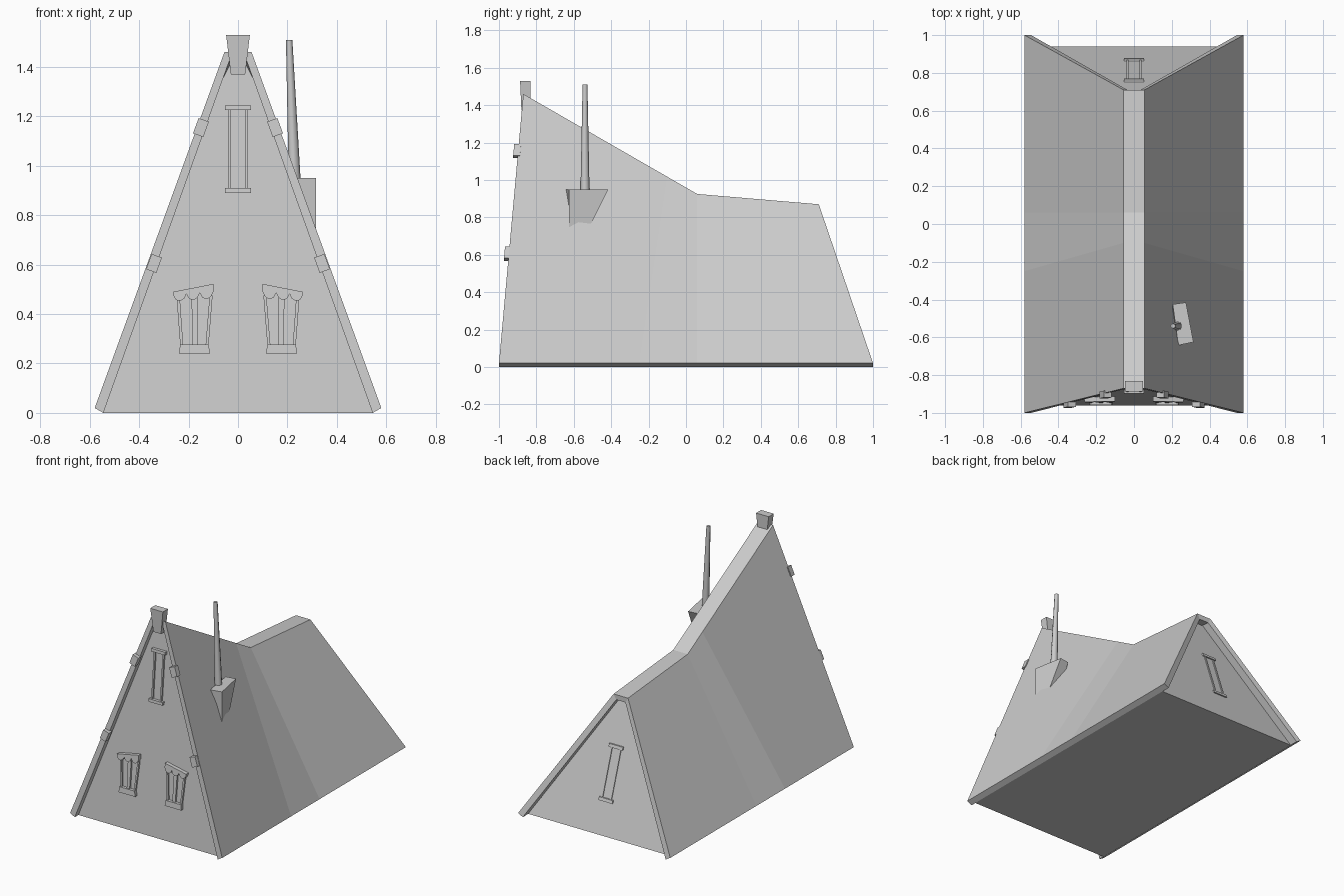
import bpy, bmesh, math
from mathutils import Vector

if "Cube" in bpy.data.objects:
    bpy.data.objects.remove(bpy.data.objects["Cube"])


def make(name, verts, faces):
    bm = bmesh.new()
    vs = [bm.verts.new(v) for v in verts]
    for f in faces:
        bm.faces.new([vs[i] for i in f])
    bmesh.ops.recalc_face_normals(bm, faces=bm.faces)
    me = bpy.data.meshes.new(name)
    bm.to_mesh(me)
    bm.free()
    ob = bpy.data.objects.new(name, me)
    bpy.context.collection.objects.link(ob)
    return ob


# Skin rings of points; "turned" columns have their quads split along the other diagonal
def loft(name, rings, caps=None, turned=()):
    n = len(rings[0])
    verts = [p for r in rings for p in r]
    faces = []
    for k in range(len(rings) - 1):
        for i in range(n):
            j = (i + 1) % n
            q = [k * n + i, k * n + j, (k + 1) * n + j, (k + 1) * n + i]
            faces.append(q[1:] + q[:1] if i in turned else q)
    last = (len(rings) - 1) * n
    for c in caps or [tuple(range(n))]:
        faces += [c, tuple(last + i for i in c)]
    return make(name, verts, faces)


# A-frame roof: sections (bottom y, ridge y, ridge z) with a sagging ridge
def roof_ring(yb, yt, zt):
    half = [(0.58, 0.02, yb), (0.055, zt, yt)]
    inner = [(0.035, zt - 0.035, yt), (0.545, 0.0, yb)]
    pts = half + [(-x, z, y) for x, z, y in reversed(half)]
    pts += [(-x, z, y) for x, z, y in reversed(inner)] + inner
    return [(x, y, z) for x, z, y in pts]


loft("roof", [roof_ring(-1, -0.87, 1.46), roof_ring(-0.25, -0.10, 1.017),
              roof_ring(0.06, 0.06, 0.925), roof_ring(1, 0.71, 0.87)],
     caps=[(0, 1, 6, 7), (1, 2, 5, 6), (2, 3, 4, 5)], turned=(0, 4))


# Recessed gable walls and floor
def front_y(z):
    return -0.96 + 0.09 * z


def back_y(z):
    return 0.94 - 0.341 * z


for name, wall, zt in (("front_wall", front_y, 1.425), ("back_wall", back_y, 0.835)):
    make(name, [(0.546, wall(0), 0), (0.036, wall(zt), zt), (-0.036, wall(zt), zt),
                (-0.546, wall(0), 0)], [(0, 1, 2, 3) if wall is front_y else (3, 2, 1, 0)])
make("floor", [(-0.546, front_y(0), 0), (-0.546, back_y(0), 0), (0.546, back_y(0), 0),
               (0.546, front_y(0), 0)], [(0, 1, 2, 3)])


# Flat outline raised from a gable wall
def raised(name, pts, depth, wall=front_y, sx=1):
    d = -1 if wall is front_y else 1
    loft(name, [[(sx * x, wall(z) - d * 0.01, z) for x, z in pts],
                [(sx * x, wall(z) + d * depth, z) for x, z in pts]])


def rect(x0, x1, z0, z1):
    return [(x0, z0), (x1, z0), (x1, z1), (x0, z1)]


# Tall narrow windows, front and back
for side, wall, z, h, depth in (("front", front_y, 0.89, 0.355, 0.02),
                                ("back", back_y, 0.205, 0.345, 0.01)):
    raised(side + "_sill", rect(-0.053, 0.053, z, z + 0.02), depth, wall)
    raised(side + "_lintel", rect(-0.053, 0.053, z + h - 0.02, z + h), depth, wall)
    for s in (-1, 1):
        raised(side + "_window_post", rect(0.028, 0.039, z + 0.02, z + h - 0.02), depth * 0.6, wall, s)

# Lower pair of windows with scalloped awnings
for s in (-1, 1):
    raised("lower_sill", [(0.113, 0.24), (0.239, 0.24), (0.234, 0.277), (0.119, 0.277)], 0.022, sx=s)
    for b0, b1, t0, t1 in ((0.119, 0.131, 0.103, 0.115), (0.163, 0.185, 0.163, 0.188),
                           (0.222, 0.234, 0.236, 0.249)):
        raised("lower_window_post", [(b0, 0.275), (b1, 0.275), (t1, 0.475), (t0, 0.475)], 0.013, sx=s)
    pts = [(0.263, 0.49), (0.1, 0.522)]
    n = 18
    for i in range(n + 1):
        t = i / n
        dip = 0.026 * math.sqrt(math.sin(math.pi * (i % 6) / 6))
        pts.append((0.1 + 0.163 * t, 0.49 - 0.012 * t - dip))
    raised("awning", pts, 0.026, sx=s)

# Clips across the front roof edges
for s in (-1, 1):
    for x, z in ((0.15, 1.155), (0.34, 0.605)):
        along = Vector((-0.343, 0.085, 0.935)).normalized() * 0.033
        across = Vector((0.94, 0, 0.343)) * 0.022
        c = Vector((x, -1 + 0.09 * z - 0.007, z))
        d = Vector((0, 0.018, 0))
        rings = [[c + k * d + i * along + j * across
                  for i, j in ((-1, -1), (-1, 1), (1, 1), (1, -1))] for k in (-1, 1)]
        loft("roof_clip", [[(s * p.x, p.y, p.z) for p in r] for r in rings])

# Tapered ridge block at the front peak
loft("ridge_block", [[(-w, y, z), (w, y, z), (w, -0.832, z), (-w, -0.832, z)]
                     for w, y, z in ((0.029, -0.88, 1.37), (0.048, -0.887, 1.53))])

# Chimney base: skewed wedge growing out of the right slope
loft("chimney_base", [
    [(0.20, -0.627, 0.70), (0.315, -0.627, 0.72), (0.29, -0.505, 0.77), (0.20, -0.505, 0.77)],
    [(0.235, -0.642, 0.95), (0.315, -0.625, 0.95), (0.275, -0.415, 0.95), (0.205, -0.425, 0.95)]])

# Leaning tapered stove pipe
pipe = loft("chimney_pipe", [[(x + r * math.cos(a * math.pi / 4), -0.54 + r * math.sin(a * math.pi / 4), z)
                              for a in range(8)]
                             for x, r, z in ((0.231, 0.025, 0.90), (0.207, 0.013, 1.51))])
for p in pipe.data.polygons:
    p.use_smooth = len(p.vertices) == 4
